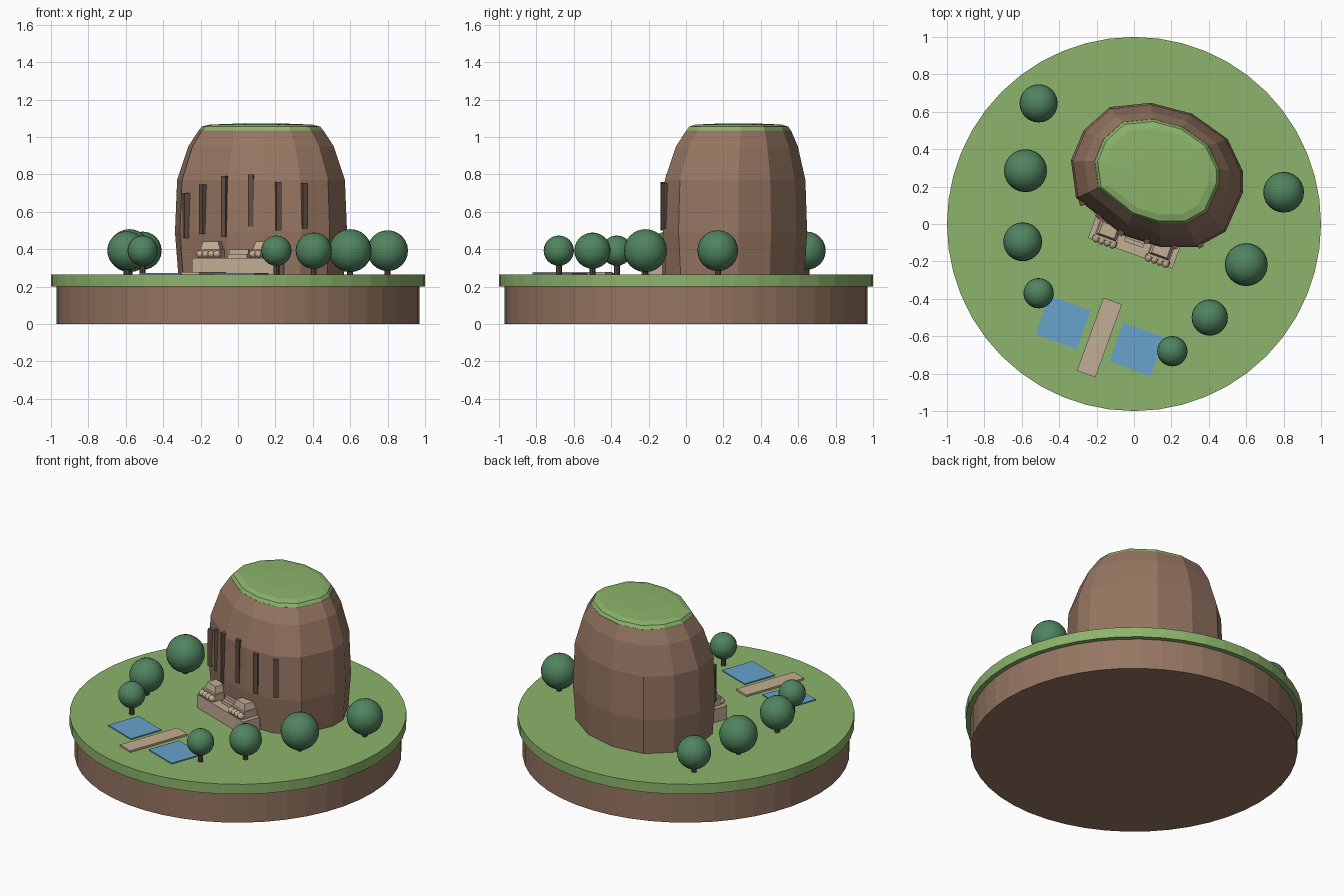
import bpy, bmesh, math
from mathutils import Vector, Matrix

if "Cube" in bpy.data.objects:
    bpy.data.objects.remove(bpy.data.objects["Cube"], do_unlink=True)


def material(name, r, g, b):
    lin = [(c / 255 / 12.92) if c < 11 else ((c / 255 + 0.055) / 1.055) ** 2.4 for c in (r, g, b)]
    m = bpy.data.materials.new(name)
    m.use_nodes = True
    m.diffuse_color = (*lin, 1)
    m.node_tree.nodes["Principled BSDF"].inputs["Base Color"].default_value = (*lin, 1)
    return m


GRASS = material("grass green", 140, 180, 107)
ROCK = material("rock brown", 150, 118, 98)
DARK = material("dark rock", 98, 78, 66)
STONE = material("pale stone", 194, 173, 147)
WATER = material("water blue", 103, 162, 204)
LEAF = material("leaf green", 80, 132, 95)
TRUNK = material("trunk brown", 92, 68, 52)

TURN = math.radians(-20)          # the garden axis is turned from the front
GROUND = 0.265


def finish(name, mat, smooth=False):
    o = bpy.context.object
    o.name = name
    o.data.materials.append(mat)
    if smooth:
        bpy.ops.object.shade_smooth()
    return o


def disk(name, x, y, r, z0, z1, mat, sides=48):
    bpy.ops.mesh.primitive_cylinder_add(vertices=sides, radius=r, depth=z1 - z0,
                                        location=(x, y, (z0 + z1) / 2))
    return finish(name, mat)


def ball(name, loc, r, mat, scale=(1, 1, 1), turn=0, segs=24):
    bpy.ops.mesh.primitive_uv_sphere_add(segments=segs, ring_count=segs // 2, radius=r,
                                         location=loc, rotation=(0, 0, turn))
    bpy.context.object.scale = scale
    return finish(name, mat, True)


def box(name, x, y, z0, z1, w, d, mat, turn=TURN, taper=1):
    bpy.ops.mesh.primitive_cube_add(size=1, location=(x, y, (z0 + z1) / 2), rotation=(0, 0, turn))
    o = finish(name, mat)
    for v in o.data.vertices:
        k = taper if v.co.z > 0 else 1
        v.co = (v.co.x * w * k, v.co.y * d * k, v.co.z * (z1 - z0))
    return o


def loft(name, outline, rings, mat):
    """Stack scaled copies of an outline; each ring is (height, scale, shift in y)."""
    bm = bmesh.new()
    mid = Vector((0.123, 0.26))
    loops = []
    for z, s, dy in rings:
        pts = [mid + (Vector(p) - mid) * s for p in outline]
        loops.append([bm.verts.new((p.x, p.y + dy, z)) for p in pts])
    n = len(outline)
    for a, b in zip(loops, loops[1:]):
        for i in range(n):
            j = (i + 1) % n
            bm.faces.new((a[i], a[j], b[j], b[i]))
    bm.faces.new(loops[0])
    bm.faces.new(loops[-1])
    bmesh.ops.recalc_face_normals(bm, faces=bm.faces)
    me = bpy.data.meshes.new(name)
    bm.to_mesh(me)
    bm.free()
    me.materials.append(mat)
    o = bpy.data.objects.new(name, me)
    bpy.context.collection.objects.link(o)
    return o


# Round island base
disk("earth_base", 0, 0, 0.97, 0, 0.2, ROCK)
disk("grass_disk", 0, 0, 1, 0.2, GROUND, GRASS)

# Great rock with a grassy summit
outline = [(-0.06, -0.06), (0.14, -0.123), (0.34, -0.123), (0.49, -0.04), (0.583, 0.17),
           (0.583, 0.28), (0.5, 0.455), (0.31, 0.59), (0.09, 0.648), (-0.13, 0.625),
           (-0.27, 0.5), (-0.337, 0.34), (-0.31, 0.14)]
loft("great_rock", outline, [(GROUND - 0.01, 0.96, 0), (0.49, 1, 0), (0.77, 0.975, 0),
                             (0.95, 0.845, 0.01), (1.035, 0.725, 0.02)], ROCK)
loft("summit_grass", outline, [(1.03, 0.73, 0.02), (1.055, 0.69, 0.02),
                               (1.066, 0.6, 0.02), (1.071, 0.3, 0.02)], GRASS)

# Dark weathering ribs on the cliff face
for x, y, z0, z1 in [(-0.275, 0.115, 0.46, 0.70), (-0.185, 0.045, 0.48, 0.745),
                     (-0.07, -0.045, 0.465, 0.79), (0.07, -0.088, 0.52, 0.8),
                     (0.215, -0.117, 0.50, 0.76), (0.352, -0.11, 0.51, 0.755)]:
    face = math.atan2(y - 0.26, x - 0.123) + math.pi / 2
    box("cliff_rib", x, y, z0, z1, 0.03, 0.035, DARK, face)


def place(u, v, origin=(0, -0.1)):
    p = Matrix.Rotation(TURN, 2) @ Vector((u, v))
    return p.x + origin[0], p.y + origin[1]


# Entrance terrace with steps and two carved paws
TERRACE = 0.353
box("terrace", *place(0, 0), GROUND - 0.01, TERRACE, 0.48, 0.12, STONE)
for i in range(3):
    box("step", *place(0, 0.02 + 0.02 * i), TERRACE - 0.01, TERRACE + 0.022 * (i + 1),
        0.11, 0.06, STONE)
for side in (-1, 1):
    box("paw", *place(0.15 * side, 0.01), TERRACE - 0.01, 0.40, 0.125, 0.1, STONE)
    box("paw_top", *place(0.15 * side, 0.015), 0.395, 0.44, 0.115, 0.085, STONE, TURN, 0.75)
    for i in range(4):
        x, y = place(0.15 * side + (i - 1.5) * 0.032, -0.045)
        ball("paw_toe", (x, y, TERRACE + 0.02), 0.021, STONE, (1, 1.2, 1), TURN, 12)

# Water garden
for side in (-1, 1):
    box("pool", *place(0.21 * side, 0, (-0.182, -0.598)), GROUND - 0.005, 0.272, 0.235, 0.22, WATER)
box("walkway", -0.185, -0.607, GROUND - 0.005, 0.277, 0.105, 0.415, STONE)

# Ring of trees
for x, y, r in [(-0.51, 0.645, 0.102), (-0.58, 0.285, 0.115), (-0.595, -0.095, 0.104),
                (-0.51, -0.37, 0.081), (0.205, -0.68, 0.081), (0.405, -0.5, 0.097),
                (0.6, -0.217, 0.115), (0.8, 0.17, 0.109)]:
    disk("tree_trunk", x, y, 0.016, GROUND - 0.005, 0.36, TRUNK, 8)
    ball("tree_crown", (x, y, 0.392), r, LEAF)
